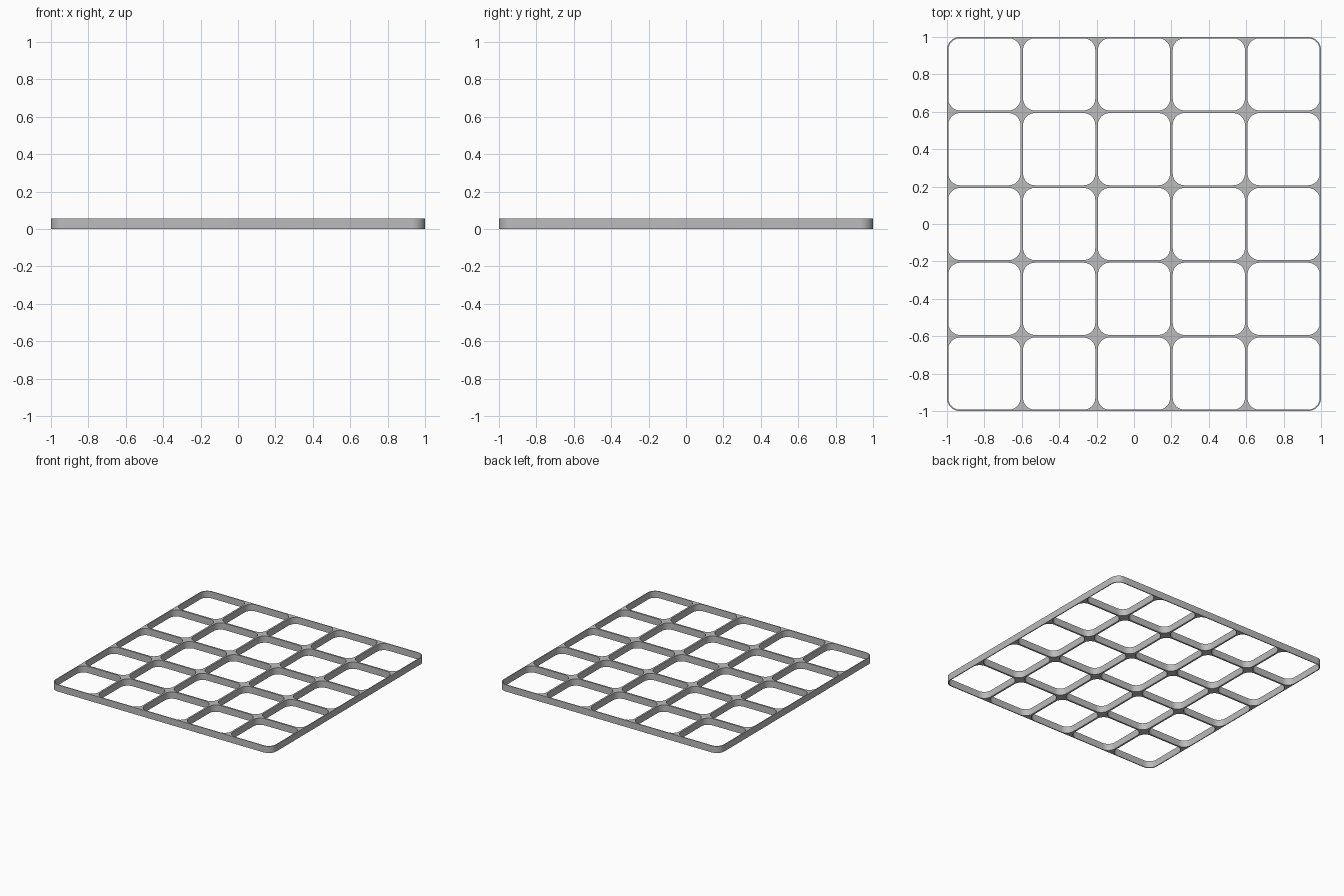
import bpy, bmesh, math

if "Cube" in bpy.data.objects:
    bpy.data.objects.remove(bpy.data.objects["Cube"])

CELLS, PITCH = 5, 0.4      # grid layout
HEIGHT = 0.055
WALL = 0.007               # half thickness of the walls between cells
R_OUT, R_IN = 0.07, 0.063  # corner radii of the rim and of the openings
STEPS = 10                 # segments per rounded corner


def rounded_square(curve, cx, cy, half, radius):
    """Add a closed rounded-square outline to a 2D curve."""
    pts = []
    for k, (sx, sy) in enumerate(((1, 1), (-1, 1), (-1, -1), (1, -1))):
        for i in range(STEPS + 1):
            a = math.pi / 2 * (k + i / STEPS)
            pts.append((cx + sx * (half - radius) + radius * math.cos(a),
                        cy + sy * (half - radius) + radius * math.sin(a)))
    spline = curve.splines.new('POLY')
    spline.points.add(len(pts) - 1)
    for p, (x, y) in zip(spline.points, pts):
        p.co = (x, y, 0, 1)
    spline.use_cyclic_u = True


# Outline with a rounded opening for each cell
curve = bpy.data.curves.new("grid_outline", 'CURVE')
curve.dimensions = '2D'
curve.fill_mode = 'BOTH'
curve.extrude = HEIGHT / 2
rounded_square(curve, 0, 0, CELLS * PITCH / 2, R_OUT)
for ix in range(CELLS):
    for iy in range(CELLS):
        rounded_square(curve, (ix - (CELLS - 1) / 2) * PITCH,
                       (iy - (CELLS - 1) / 2) * PITCH, PITCH / 2 - WALL, R_IN)

# Grid frame as a solid mesh standing on the ground
grid = bpy.data.objects.new("grid_frame", curve)
bpy.context.collection.objects.link(grid)
bpy.context.view_layer.objects.active = grid
grid.select_set(True)
bpy.ops.object.convert(target='MESH')
grid = bpy.context.object
grid.name = "grid_frame"
bm = bmesh.new()
bm.from_mesh(grid.data)
bmesh.ops.remove_doubles(bm, verts=bm.verts, dist=1e-5)
bmesh.ops.translate(bm, verts=bm.verts, vec=(0, 0, HEIGHT / 2))
bmesh.ops.recalc_face_normals(bm, faces=bm.faces)
bm.to_mesh(grid.data)
bm.free()
bpy.ops.object.shade_smooth_by_angle(angle=math.radians(30))

# Plain grey finish
grey = bpy.data.materials.new("grey")
grey.diffuse_color = (0.5, 0.5, 0.5, 1)
grey.use_nodes = True
grey.node_tree.nodes["Principled BSDF"].inputs["Base Color"].default_value = grey.diffuse_color
grid.data.materials.clear()
grid.data.materials.append(grey)
